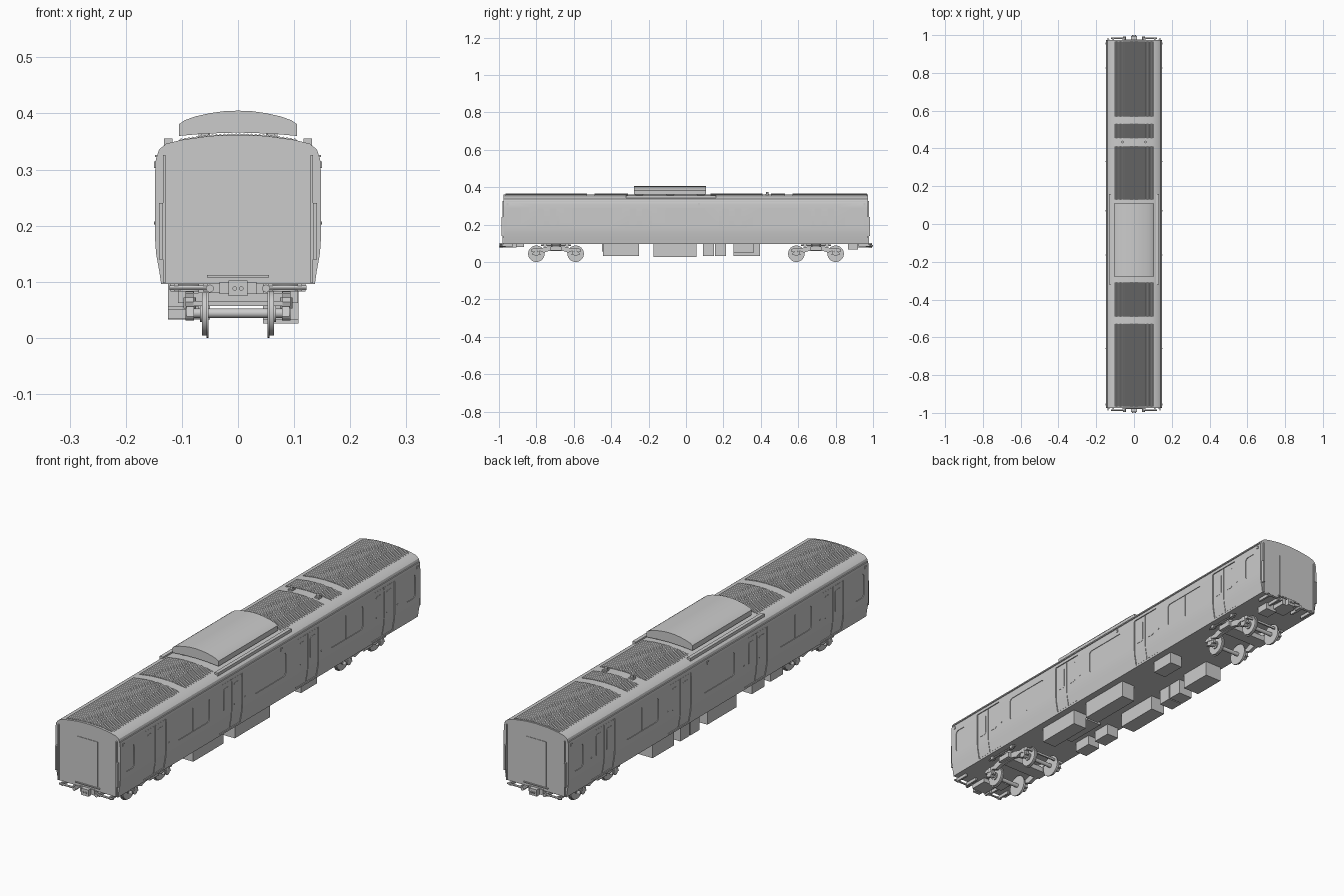
import bpy, bmesh, math
from mathutils import Matrix, Vector

if "Cube" in bpy.data.objects:
    bpy.data.objects.remove(bpy.data.objects["Cube"])


class Part:
    """Collects simple solids into one named mesh."""

    def __init__(self, name):
        self.name, self.bm = name, bmesh.new()

    def prism(self, profile, a, b, axis='y'):
        # profile is (x, z) for axis y, (y, z) for axis x
        put = (lambda p, t: (p[0], t, p[1])) if axis == 'y' else (lambda p, t: (t, p[0], p[1]))
        rings = [[self.bm.verts.new(put(p, t)) for p in profile] for t in (a, b)]
        n = len(profile)
        for ring in rings:
            self.bm.faces.new(ring)
        for i in range(n):
            j = (i + 1) % n
            self.bm.faces.new((rings[0][i], rings[0][j], rings[1][j], rings[1][i]))
        return self

    def box(self, x0, x1, y0, y1, z0, z1):
        return self.prism([(x0, z0), (x1, z0), (x1, z1), (x0, z1)], y0, y1)

    def cyl(self, c, r, depth, axis='x', n=16, r2=None):
        rot = {'x': Matrix.Rotation(math.pi / 2, 4, 'Y'),
               'y': Matrix.Rotation(math.pi / 2, 4, 'X'), 'z': Matrix()}[axis]
        bmesh.ops.create_cone(self.bm, cap_ends=True, segments=n, radius1=r,
                              radius2=r if r2 is None else r2, depth=depth,
                              matrix=Matrix.Translation(Vector(c)) @ rot)
        return self

    def done(self, smooth=True):
        bmesh.ops.recalc_face_normals(self.bm, faces=self.bm.faces[:])
        me = bpy.data.meshes.new(self.name)
        self.bm.to_mesh(me)
        self.bm.free()
        ob = bpy.data.objects.new(self.name, me)
        bpy.context.collection.objects.link(ob)
        if smooth:
            shade(ob)
        return ob


def shade(ob):
    bpy.ops.object.select_all(action='DESELECT')
    ob.select_set(True)
    bpy.context.view_layer.objects.active = ob
    bpy.ops.object.shade_smooth_by_angle(angle=math.radians(30))


def rounded(y0, y1, z0, z1, r, n=4):
    pts = []
    for cy, cz, a0 in ((y1 - r, z1 - r, 0), (y0 + r, z1 - r, 90),
                       (y0 + r, z0 + r, 180), (y1 - r, z0 + r, 270)):
        for i in range(n + 1):
            a = math.radians(a0 + 90 * i / n)
            pts.append((cy + r * math.cos(a), cz + r * math.sin(a)))
    return pts


# Body shell cross-section
WALL = [(0.137, 0.096), (0.1405, 0.12), (0.146, 0.15), (0.148, 0.18), (0.148, 0.29), (0.1465, 0.318)]
ROOF = [(0.1405, 0.336), (0.128, 0.346), (0.10, 0.353), (0.05, 0.360), (0, 0.362)]
HALF = WALL + ROOF
Y0, Y1 = -0.975, 0.973
SIDES = (1, -1)
DOORS = (-0.745, -0.25, 0.245, 0.74)


def roof_z(x):
    x = abs(x)
    for (xa, za), (xb, zb) in zip(ROOF, ROOF[1:]):
        if xb <= x <= xa:
            return zb + (za - zb) * (x - xb) / (xa - xb)
    return ROOF[0][1]


def skin(s, inner, outer, z_low, z_high):
    """Closed slab profile following the side wall."""
    def wx(z):
        for (xa, za), (xb, zb) in zip(WALL, WALL[1:]):
            if za <= z <= zb:
                return xa + (xb - xa) * (z - za) / (zb - za)
    zs = [z_low] + [z for _, z in WALL if z_low < z < z_high] + [z_high]
    return [(s * (wx(z) + outer), z) for z in zs] + [(s * (wx(z) + inner), z) for z in reversed(zs)]


body = Part("body_shell").prism(HALF + [(-x, z) for x, z in reversed(HALF[:-1])], Y0, Y1).done(False)

# Recesses for doors and windows
WINDOWS = [(-0.605, -0.395), (-0.105, 0.10), (0.39, 0.60), (-0.945, -0.885), (0.88, 0.94)]
cut = Part("recess_cutter")
for s in SIDES:
    for d in DOORS:
        cut.prism(skin(s, -0.004, 0.02, 0.104, 0.308), d - 0.068, d + 0.068)
    for a, b in WINDOWS:
        cut.prism(rounded(a, b, 0.19, 0.288, 0.014), s * 0.1455, s * 0.17, 'x')
cutter = cut.done(False)
cutter.hide_render = True
mod = body.modifiers.new("recesses", 'BOOLEAN')
mod.operation, mod.solver, mod.object = 'DIFFERENCE', 'EXACT', cutter
bpy.context.view_layer.objects.active = body
bpy.ops.object.modifier_apply(modifier=mod.name)
bpy.data.objects.remove(cutter)
shade(body)

# Sliding door leaves with window panes
leaves, panes = Part("door_leaves"), Part("door_windows")
for s in SIDES:
    for d in DOORS:
        for k in SIDES:
            a, b = sorted((d + k * 0.0015, d + k * 0.066))
            leaves.prism(skin(s, -0.006, -0.002, 0.106, 0.306), a, b)
            panes.prism(rounded(a + 0.014, b - 0.014, 0.195, 0.287, 0.008), s * 0.144, s * 0.147, 'x')
leaves.done()
panes.done()

# Window mullions, lamps and gutters
trim, lamps, gutter = Part("window_mullions"), Part("side_lamps"), Part("roof_gutters")
for s in SIDES:
    for a, b in WINDOWS[:1] + WINDOWS[2:3]:
        m = (a + b) / 2
        trim.box(s * 0.144, s * 0.1475, m - 0.003, m + 0.003, 0.191, 0.287)
    for y in (-0.955, 0.07, 0.955):
        lamps.box(s * 0.145, s * 0.150, y - 0.005, y + 0.005, 0.303, 0.314)
    for d in DOORS:
        lamps.cyl((s * 0.1485, d + 0.085, 0.205), 0.003, 0.003, 'x', 10)
    gutter.box(s * 0.143, s * 0.148, Y0 + 0.005, Y1 - 0.005, 0.322, 0.326)
trim.done(), lamps.done(), gutter.done()

# Corrugated roof panels
ribs = Part("roof_ribs")
N = 60
for a, b in ((-0.965, -0.53), (-0.49, -0.31), (0.13, 0.41), (0.455, 0.53), (0.57, 0.967)):
    xs = [-0.105 + 0.21 * i / N for i in range(N + 1)]
    top = [(x, roof_z(x) + (0.003 if i % 2 else 0.0005)) for i, x in enumerate(xs)]
    ribs.prism(top + [(x, roof_z(x) - 0.002) for x in reversed(xs)], a, b)
ribs.done(False)

# Air-conditioning hood, feet and side rails
arc = [(0.105, 0.381), (0.095, 0.388), (0.075, 0.395), (0.05, 0.4005), (0.025, 0.404), (0, 0.405)]
low = [(0.105, 0.360), (0.06, 0.364), (0, 0.366)]
hood = arc + [(-x, z) for x, z in reversed(arc[:-1])]
hood += [(-x, z) for x, z in low] + list(reversed(low[:-1]))
Part("air_conditioner_hood").prism(hood, -0.277, 0.108).done()
feet, rails = Part("air_conditioner_feet"), Part("roof_side_rails")
for s in SIDES:
    for y in (-0.25, -0.085, 0.08):
        feet.box(s * 0.052, s * 0.066, y - 0.02, y + 0.02, 0.355, 0.367)
    rails.box(s * 0.117, s * 0.132, -0.32, 0.16, 0.343, 0.3555)
feet.done(), rails.done()

# Roof antennas
ant = Part("roof_antennas")
for s in SIDES:
    ant.box(s * 0.050, s * 0.070, 0.424, 0.445, 0.357, 0.364)
    ant.cyl((s * 0.06, 0.434, 0.368), 0.007, 0.010, 'z', 12)
ant.done()

# Ends: gangway door, corner strips, fairings, grab rails, couplers, steps
ends, fair, coup, steps = (Part(n) for n in ("end_doors", "corner_fairings", "couplers", "end_steps"))
for k, e in ((-1, Y0), (1, Y1)):
    def along(p, x0, x1, d0, d1, z0, z1):
        p.box(x0, x1, e + k * d0, e + k * d1, z0, z1)
    along(ends, -0.046, 0.046, -0.002, 0.002, 0.115, 0.30)
    along(ends, -0.055, 0.055, -0.002, 0.005, 0.108, 0.112)
    along(coup, -0.033, 0.033, -0.07, 0.004, 0.078, 0.100)
    along(coup, -0.017, 0.017, 0.004, 0.021, 0.075, 0.102)
    for x in (-0.006, 0.006):
        coup.cyl((x, k * 0.996, 0.088), 0.004, 0.008, 'y', 12)
    for s in SIDES:
        along(fair, s * 0.1295, s * 0.134, -0.004, 0.005, 0.098, 0.326)
        along(fair, s * 0.134, s * 0.141, -0.004, 0.012, 0.14, 0.24)
        steps.cyl((s * 0.085, e + k * 0.010, 0.089), 0.004, 0.075, 'x', 12)
        steps.cyl((s * 0.05, e + k * 0.004, 0.088), 0.007, 0.03, 'y', 12)
        for x in (0.058, 0.11):
            along(steps, s * (x - 0.004), s * (x + 0.004), -0.05, 0.012, 0.083, 0.097)
ends.done(), fair.done(), coup.done(), steps.done()

# Underfloor equipment boxes
gear = Part("underfloor_boxes")
for x0, x1, y0, y1, z in (
        (0.045, 0.108, -0.445, -0.25, 0.033), (0.045, 0.108, -0.175, 0.055, 0.026),
        (0.05, 0.108, 0.255, 0.36, 0.048), (-0.125, -0.05, 0.255, 0.395, 0.033),
        (-0.125, -0.06, 0.155, 0.215, 0.033), (-0.125, -0.06, 0.092, 0.15, 0.033),
        (-0.125, -0.06, -0.15, 0.04, 0.035), (-0.125, -0.07, -0.33, -0.25, 0.05),
        (-0.125, -0.07, -0.45, -0.37, 0.055), (-0.04, 0.03, -0.44, -0.26, 0.085),
        (0.02, 0.07, 0.865, 0.92, 0.068), (-0.07, -0.02, -0.92, -0.865, 0.08)):
    gear.box(x0, x1, y0, y1, z, 0.097)
gear.done()

# Bogies
frame_half = [(0.0, 0.083), (0.035, 0.083), (0.06, 0.080), (0.08, 0.072), (0.125, 0.072), (0.135, 0.064),
              (0.132, 0.056), (0.085, 0.058), (0.065, 0.050), (0.04, 0.058), (0.0, 0.060)]
for c, label in ((-0.695, "front"), (0.695, "rear")):
    wheels, frame, susp = (Part(label + n) for n in ("_wheelsets", "_bogie_frame", "_bogie_suspension"))
    prof = [(c + y, z) for y, z in frame_half] + [(c - y, z) for y, z in reversed(frame_half[1:-1])]
    for s in SIDES:
        frame.prism(prof, s * 0.079, s * 0.094, 'x')
        susp.cyl((s * 0.087, c, 0.089), 0.026, 0.013, 'z', 20)
        susp.box(s * 0.078, s * 0.107, c - 0.03, c + 0.03, 0.062, 0.084)
        susp.cyl((s * 0.113, c, 0.089), 0.004, 0.16, 'y', 10)
        for y in (c - 0.06, c + 0.06):
            susp.box(s * 0.106, s * 0.12, y - 0.008, y + 0.008, 0.083, 0.097)
    frame.box(-0.08, 0.08, c - 0.028, c + 0.028, 0.058, 0.080)
    frame.box(-0.03, 0.03, c - 0.02, c + 0.02, 0.078, 0.097)
    for k in SIDES:
        y = c + k * 0.105
        frame.box(-0.08, 0.08, y + k * 0.022, y + k * 0.028, 0.057, 0.066)
        wheels.cyl((0, y, 0.044), 0.0085, 0.18, 'x', 16)
        for s in SIDES:
            wheels.cyl((s * 0.0545, y, 0.044), 0.044, 0.004, 'x', 32)
            wheels.cyl((s * 0.060, y, 0.044), 0.040, 0.008, 'x', 32)
            wheels.cyl((s * 0.065, y, 0.044), 0.016, 0.006, 'x', 20)
            susp.cyl((s * 0.086, y, 0.044), 0.013, 0.016, 'x', 16)
            susp.prism([(y - 0.022, 0.038), (y + 0.022, 0.038), (y + 0.016, 0.058), (y - 0.016, 0.058)],
                       s * 0.078, s * 0.092, 'x')
            susp.cyl((s * 0.086, y, 0.062), 0.011, 0.02, 'z', 14)
    wheels.done(), frame.done(), susp.done()
